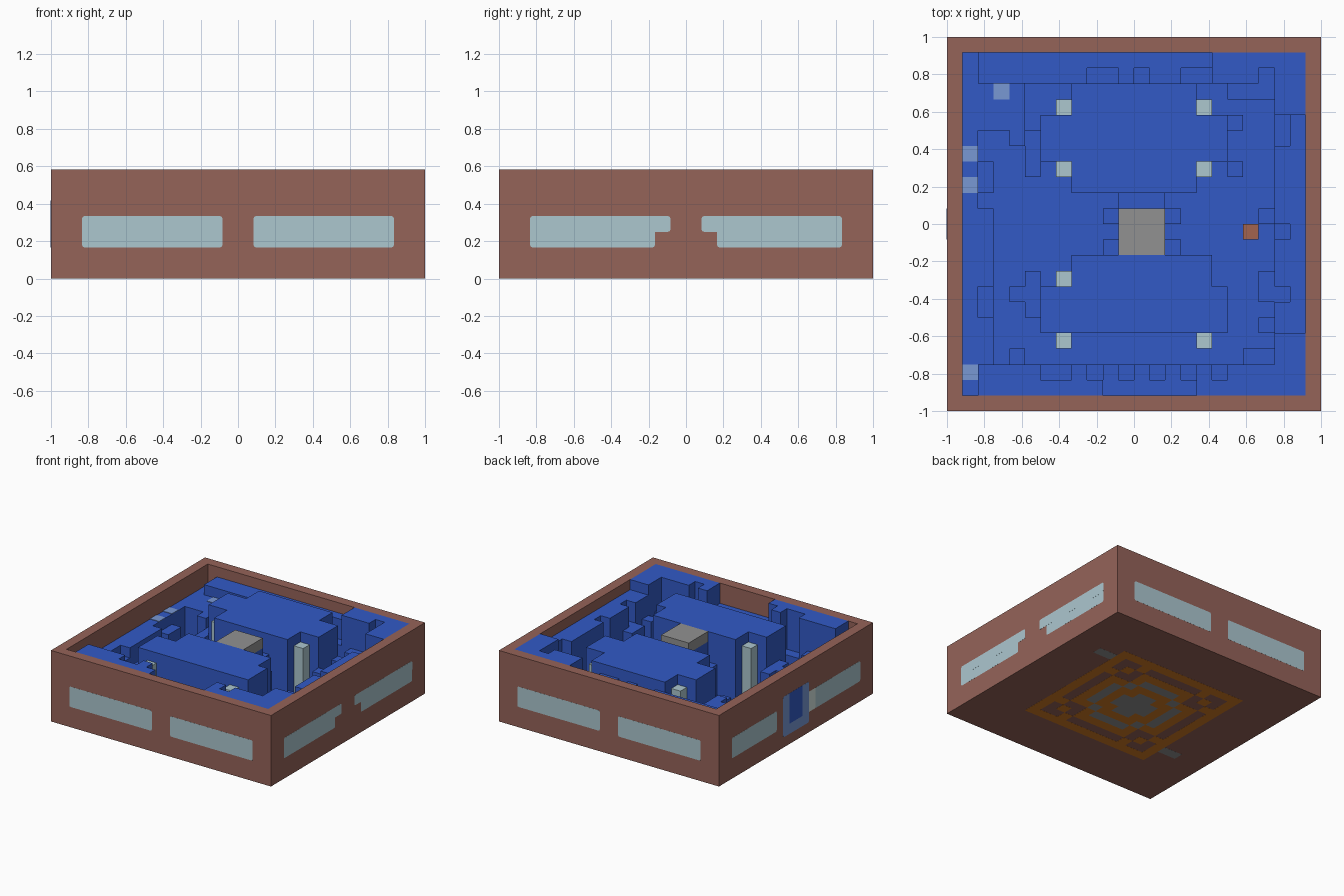
import bpy
import bmesh

U = 1 / 12          # one block
SKIN = 0.0006       # how far painted plates stand proud

cube = bpy.data.objects.get("Cube")
if cube:
    bpy.data.objects.remove(cube, do_unlink=True)


def material(name, r, g, b):
    """Flat colour from 0-255 sRGB."""
    col = [((c / 255 + 0.055) / 1.055) ** 2.4 for c in (r, g, b)] + [1]
    m = bpy.data.materials.new(name)
    m.use_nodes = True
    m.diffuse_color = col
    m.node_tree.nodes["Principled BSDF"].inputs["Base Color"].default_value = col
    return m


brown = material("brown", 149, 99, 89)
glass = material("pale_teal", 172, 199, 207)
blue = material("blue", 50, 90, 198)
sky = material("light_blue", 121, 152, 212)
grey = material("grey", 145, 145, 145)
orange = material("orange", 212, 122, 34)
clay = material("clay", 162, 100, 78)
white = material("pale_glass", 212, 228, 222)


def finish(name, bm, *mats):
    me = bpy.data.meshes.new(name)
    bm.to_mesh(me)
    bm.free()
    for m in mats:
        me.materials.append(m)
    ob = bpy.data.objects.new(name, me)
    bpy.context.collection.objects.link(ob)
    return ob


def add_box(bm, lo, hi):
    verts = bmesh.ops.create_cube(bm, size=1)["verts"]
    for v in verts:
        for i in range(3):
            v.co[i] = hi[i] if v.co[i] > 0 else lo[i]
    return verts


def block(name, mat, x0, x1, y0, y1, z0, z1):
    """Box measured in blocks."""
    bm = bmesh.new()
    add_box(bm, (x0 * U, y0 * U, z0 * U), (x1 * U, y1 * U, z1 * U))
    return finish(name, bm, mat)


def wall_plate(name, mat, side, a0, a1, z0, z1, out=SKIN, rounded=False):
    """Thin painted plate on an outer wall, spanning a0..a1 along it."""
    axis, sign = side
    d = sorted((sign * (1 - 0.005), sign * (1 + out)))
    lo, hi = [0, 0, z0 * U], [0, 0, z1 * U]
    lo[axis], hi[axis] = d
    lo[1 - axis], hi[1 - axis] = a0 * U, a1 * U
    bm = bmesh.new()
    add_box(bm, lo, hi)
    if rounded:
        corners = [e for e in bm.edges
                   if abs(e.verts[0].co[axis] - e.verts[1].co[axis]) > SKIN]
        bmesh.ops.bevel(bm, geom=corners, offset=0.012, segments=2,
                        affect="EDGES", profile=0.5)
    return finish(name, bm, mat)


# Tray: outer walls with a flat rim, and floor
bm = bmesh.new()
add_box(bm, (-1, -1, 0), (1, 1, 7 * U))
top = max(bm.faces, key=lambda f: f.calc_center_median().z)
bmesh.ops.inset_region(bm, faces=[top], thickness=U, use_even_offset=True)
sunk = bmesh.ops.extrude_discrete_faces(bm, faces=[top])["faces"][0]
for v in sunk.verts:
    v.co.z = 0.07
finish("walls_and_floor", bm, brown)

# Windows: plain on the front and back, stepped on the sides
FRONT, BACK, LEFT, RIGHT = (1, -1), (1, 1), (0, 1), (0, -1)
for s in (-1, 1):
    span = sorted((s, s * 10))
    wall_plate("front_window", glass, FRONT, *span, 2, 4, rounded=True)
    wall_plate("back_window", glass, BACK, *span, 2, 4, rounded=True)
    wall_plate("side_window_upper", glass, LEFT, *span, 3, 4, rounded=True)
    wall_plate("side_window_lower", glass, LEFT, *sorted((s * 2, s * 10)), 2, 3.5,
               out=SKIN / 2, rounded=True)
    wall_plate("door_side_window", glass, RIGHT, *sorted((s * 3, s * 10)), 2, 4,
               rounded=True)

# Door
wall_plate("door_frame", sky, RIGHT, -2, 2, 1, 5, rounded=True)
wall_plate("door_panel", blue, RIGHT, -1, 1, 2, 5, 2 * SKIN)
wall_plate("door_side_light", white, RIGHT, -3, -2, 2, 4)

# Block terrain: height per cell, later rectangles overwrite earlier ones
height = {(x, y): 1 for x in range(-11, 11) for y in range(-11, 11)}


def fill(h, rects):
    for x0, x1, y0, y1 in rects:
        for x in range(x0, x1):
            for y in range(y0, y1):
                height[x, y] = h


# ledges along the walls
fill(5, [(-11, -9, -11, 1), (-11, -10, 1, 6), (-11, -9, 6, 11), (-2, 4, -11, -9)])
fill(6, [(-10, 5, 9, 11), (9, 11, -7, 7)])
# centre platforms
fill(7, [(-4, 4, 2, 9), (-6, 6, 4, 7), (-4, 5, -7, -2), (-6, 6, -7, -4)])
# corner masses
fill(7, [(4, 11, -11, -9), (9, 11, -11, -7), (-10, -2, -11, -9),
         (5, 11, 9, 11), (9, 11, 7, 11)])
# islands beside the platforms
fill(5, [(-9, -8, 6, 9), (-8, -7, 5, 9)])
fill(4, [(-7, -6, 3, 6), (-8, -6, -5, -4), (-7, -6, -6, -3),
         (6, 7, 6, 7), (6, 7, 3, 4)])
# stepped edges of the ledges
fill(4, [(-10, -9, -6, -4), (-10, -9, 2, 4), (8, 9, 8, 10), (6, 8, 8, 9),
         (9, 10, 5, 7), (8, 9, 0, 1), (9, 10, -1, 0), (8, 9, -5, -3),
         (9, 10, -5, -4), (8, 9, -7, -6), (7, 9, -9, -8), (-8, -7, -9, -8),
         (-3, -1, 9, 10), (0, 1, 9, 10), (3, 5, 9, 10)])
for x in (-6, -5, -3, -1, 1, 3, 5):
    fill(3, [(x, x + 1, -10, -9)])
# small steps and stand around the lamp
fill(4, [(x, x + 1, y, y + 1) for x in (-2, 2) for y in (-2, 0)])
fill(5, [(-1, 2, 1, 2)])
fill(6, [(-1, 2, -2, 1)])

bm = bmesh.new()


def quad(*pts):
    bm.faces.new([bm.verts.new([c * U for c in p]) for p in pts])


for (x, y), h in height.items():
    ring = [(x, y), (x + 1, y), (x + 1, y + 1), (x, y + 1)]
    quad(*[(*p, h) for p in ring])
    steps = [(0, -1), (1, 0), (0, 1), (-1, 0)]
    for i, (dx, dy) in enumerate(steps):
        low = height.get((x + dx, y + dy), 7)
        if low < h:
            p, q = ring[i], ring[(i + 1) % 4]
            quad((*p, low), (*q, low), (*q, h), (*p, h))
bmesh.ops.remove_doubles(bm, verts=bm.verts, dist=0.001)
finish("block_terrain", bm, blue)

# Pillars, lamp and post
for x in (-5, 4):
    for y in (-8, -4, 3, 7):
        block("pillar", glass, x, x + 1, y, y + 1, 1, 6)
block("centre_lamp", grey, -1, 2, -2, 1, 6, 7)
block("post", clay, 7, 8, -1, 0, 1, 3)

# Light tiles on the ledge
for x, y in ((-9, 8), (-11, 4), (-11, 2), (-11, -10)):
    h = height[x, y]
    block("light_tile", sky, x, x + 1, y, y + 1, h, h + 0.05)

# Rug pattern under the floor, one quadrant mirrored four ways
QUADRANT = ["ggogobo", "googobo", "oogoobo", "ggobboo", "ooobobo", "bbbobbo", "ooooooo"]
bm = bmesh.new()
for y in range(-7, 7):
    for x in range(-7, 7):
        row = QUADRANT[y if y >= 0 else -1 - y]
        tone = row[x if x >= 0 else -1 - x]
        if tone != "b":
            for v in add_box(bm, (x * U, y * U, -SKIN), ((x + 1) * U, (y + 1) * U, SKIN)):
                for f in v.link_faces:
                    f.material_index = "og".index(tone)
finish("rug", bm, orange, grey)
block("floor_strip_left", grey, 7, 9, 5, 6, -0.007, 0.007)
block("floor_strip_right", grey, -9, -7, -5, -4, -0.007, 0.007)
